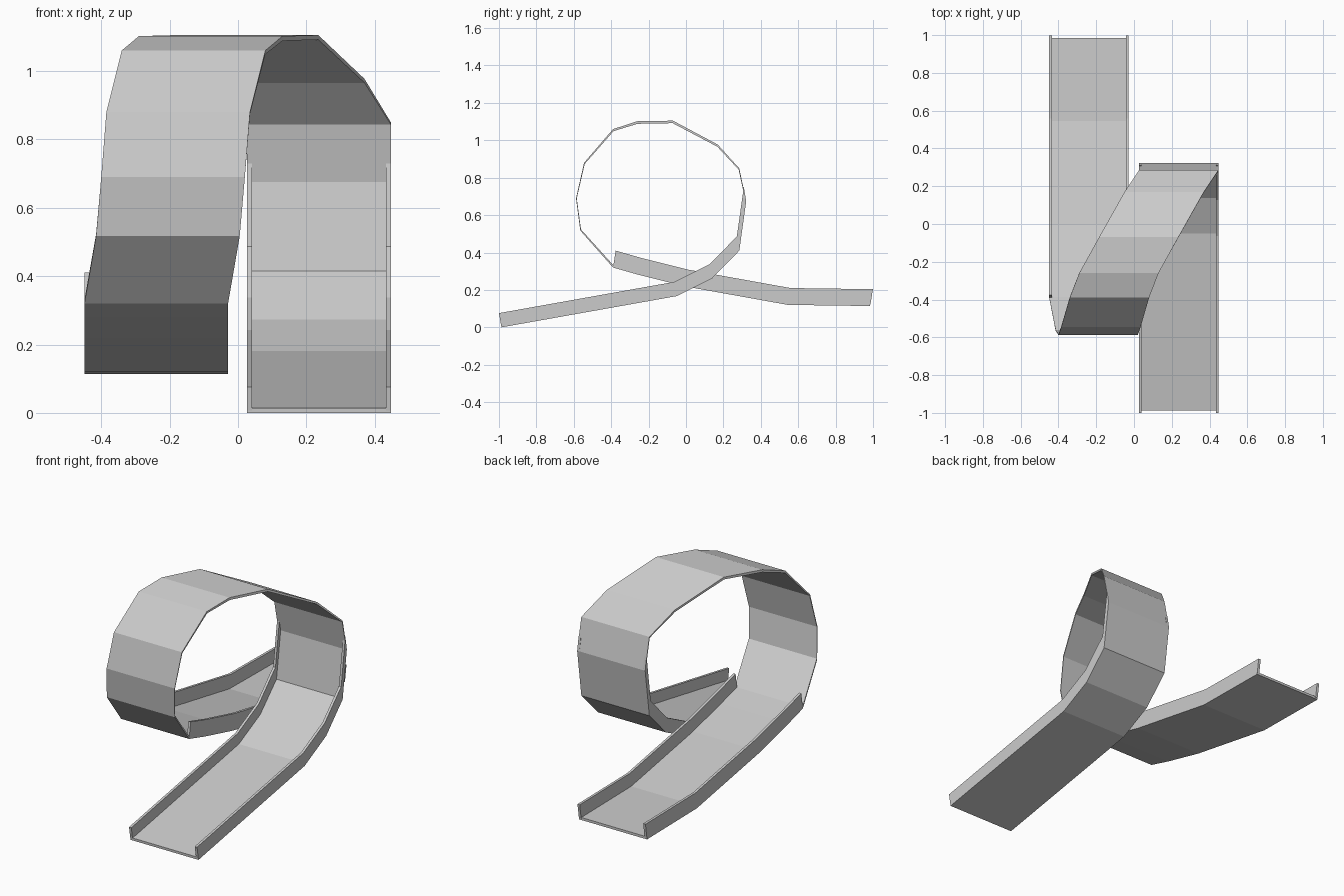
import bpy, bmesh
from mathutils import Vector

if "Cube" in bpy.data.objects:
    bpy.data.objects.remove(bpy.data.objects["Cube"])

WIDTH = 0.42      # track width
WALL = 0.014      # floor and rail thickness

# Outer line of the track: left edge x, y, z
entry = [(0.027, -0.987, 0.0), (0.027, -0.05, 0.167), (0.027, 0.14, 0.262),
         (0.027, 0.285, 0.41), (0.027, 0.322, 0.675)]
loop = [(0.027, 0.285, 0.85), (-0.05, 0.17, 0.977), (-0.185, -0.07, 1.105),
        (-0.29, -0.26, 1.102), (-0.34, -0.39, 1.06), (-0.385, -0.545, 0.88),
        (-0.40, -0.588, 0.69), (-0.415, -0.565, 0.517)]
exit_ramp = [(-0.449, -0.39, 0.32), (-0.449, -0.25, 0.28), (-0.449, 0.0, 0.218),
             (-0.449, 0.545, 0.12), (-0.449, 0.985, 0.114)]


def sweep(name, sections):
    """Join four-point cross-sections into a closed solid."""
    bm = bmesh.new()
    rings = [[bm.verts.new(p) for p in s] for s in sections]
    for a, b in zip(rings, rings[1:]):
        for i in range(4):
            j = (i + 1) % 4
            bm.faces.new((a[i], a[j], b[j], b[i]))
    bm.faces.new(rings[0])
    bm.faces.new(rings[-1])
    bmesh.ops.recalc_face_normals(bm, faces=bm.faces)
    mesh = bpy.data.meshes.new(name)
    bm.to_mesh(mesh)
    bm.free()
    obj = bpy.data.objects.new(name, mesh)
    bpy.context.collection.objects.link(obj)
    return obj


# Floor ribbon, thickened towards the inside of the loop
path = [Vector(p) for p in entry + loop + exit_ramp]
across = Vector((WIDTH, 0, 0))
floor = []
for i, p in enumerate(path):
    t = path[min(i + 1, len(path) - 1)] - path[max(i - 1, 0)]
    t.x = 0
    t.normalize()
    inward = Vector((0, -t.z * 0.004, t.y * WALL))
    floor.append([p, p + across, p + across + inward, p + inward])
sweep("track_floor", floor)


# Side rails rise in one constant direction from each ramp
def rails(name, points, rise):
    rise = Vector(rise)
    thick = Vector((WALL, 0, 0))
    for side, dx in (("left", 0), ("right", WIDTH - WALL)):
        sections = []
        for p in points:
            base = Vector(p) + Vector((dx, 0, 0))
            low, top = base + rise * 0.1, base + rise
            sections.append([low, low + thick, top + thick, top])
        sweep(f"{name}_{side}_rail", sections)


rails("entry", entry, (0, -0.013, 0.076))
rails("exit", exit_ramp, (0, 0.014, 0.09))
